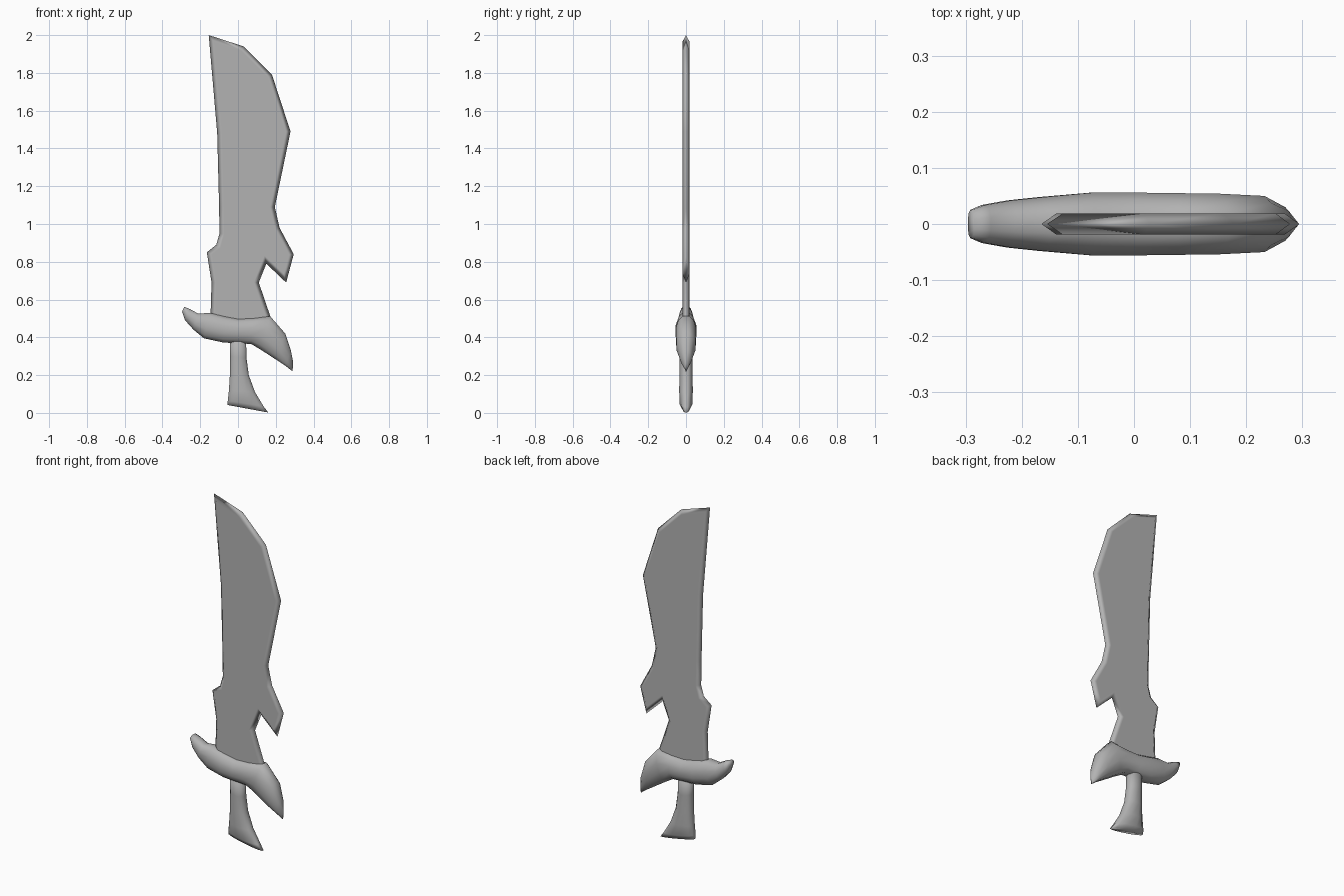
import bpy, bmesh
from mathutils import Vector

cube = bpy.data.objects.get("Cube")
if cube:
    bpy.data.objects.remove(cube, do_unlink=True)

steel = bpy.data.materials.new("grey_steel")
steel.use_nodes = True
grey = (0.45, 0.45, 0.45, 1)
steel.diffuse_color = grey
steel.node_tree.nodes["Principled BSDF"].inputs["Base Color"].default_value = grey


def finish(name, bm):
    """Turn a bmesh into a smooth-shaded object."""
    bmesh.ops.recalc_face_normals(bm, faces=bm.faces)
    for f in bm.faces:
        f.smooth = True
    mesh = bpy.data.meshes.new(name)
    bm.to_mesh(mesh)
    bm.free()
    mesh.materials.append(steel)
    obj = bpy.data.objects.new(name, mesh)
    bpy.context.collection.objects.link(obj)
    return obj


def inset(points, amount, limit):
    """Move each corner of a clockwise outline inward, with limited mitres."""
    result = []
    for i, p in enumerate(points):
        a = (p - points[i - 1]).normalized()
        b = (points[(i + 1) % len(points)] - p).normalized()
        n = Vector((a.y + b.y, -a.x - b.x)).normalized()
        cosine = max(n.dot(Vector((a.y, -a.x))), 0.1)
        result.append(p + n * min(amount / cosine, limit))
    return result


def bevelled_plate(name, outline, half, amount, limit):
    """Flat plate whose rim narrows to an edge in the middle plane."""
    outline = [Vector(p) for p in outline]
    inner = inset(outline, amount, limit)
    bm = bmesh.new()
    rim = [bm.verts.new((p.x, 0, p.y)) for p in outline]
    for side in (-half, half):
        face = [bm.verts.new((p.x, side, p.y)) for p in inner]
        bm.faces.new(face)
        for i in range(len(rim)):
            bm.faces.new((rim[i - 1], rim[i], face[i], face[i - 1]))
    obj = finish(name, bm)
    mod = obj.modifiers.new("even_shading", "WEIGHTED_NORMAL")
    mod.weight = 100
    return obj


def loft(name, stations, section):
    """Skin sections spanning point A to point B with a given half depth."""
    bm = bmesh.new()
    rings = []
    for ax, az, bx, bz, depth in stations:
        a, b = Vector((ax, 0, az)), Vector((bx, 0, bz))
        rings.append([bm.verts.new(a.lerp(b, t) + Vector((0, y * depth, 0)))
                      for t, y in section])
    for r, s in zip(rings, rings[1:]):
        for i in range(len(r)):
            bm.faces.new((r[i - 1], r[i], s[i], s[i - 1]))
    bm.faces.new(rings[0])
    bm.faces.new(rings[-1])
    return finish(name, bm)


# Blade: clockwise outline from the tip, down the cutting edge, up the spine
blade_outline = [
    (-0.155, 2.0), (0.03, 1.94), (0.18, 1.79), (0.278, 1.49), (0.195, 1.09),
    (0.22, 0.98), (0.295, 0.84), (0.255, 0.69), (0.15, 0.79), (0.11, 0.69),
    (0.175, 0.5), (0.16, 0.44), (-0.14, 0.46), (-0.145, 0.53), (-0.14, 0.69),
    (-0.165, 0.85), (-0.115, 0.89), (-0.098, 0.95), (-0.10, 1.09),
    (-0.11, 1.48)]
bevelled_plate("blade", blade_outline, 0.019, 0.025, 0.06)

# Rounded section shared by guard and grip: (position from A to B, depth)
half = [(0, 0.35), (0.12, 0.75), (0.35, 1), (0.65, 1), (0.88, 0.75), (1, 0.35)]
section = half + [(t, -y) for t, y in reversed(half)]

# Guard: upper point, lower point, half depth
loft("guard", [
    (-0.285, 0.562, -0.296, 0.535, 0.025),
    (-0.255, 0.55, -0.28, 0.49, 0.034),
    (-0.21, 0.525, -0.235, 0.44, 0.042),
    (-0.15, 0.53, -0.18, 0.395, 0.048),
    (-0.07, 0.51, -0.08, 0.373, 0.056),
    (0.0, 0.497, 0.0, 0.368, 0.056),
    (0.08, 0.5, 0.07, 0.365, 0.055),
    (0.17, 0.512, 0.12, 0.335, 0.054),
    (0.25, 0.42, 0.2, 0.283, 0.05),
    (0.28, 0.33, 0.25, 0.25, 0.03),
    (0.292, 0.27, 0.289, 0.22, 0.004)], section)

# Grip: back point, front point, half depth, flaring to a hooked pommel
loft("grip", [
    (-0.043, 0.42, 0.042, 0.42, 0.034),
    (-0.042, 0.3, 0.045, 0.29, 0.034),
    (-0.043, 0.2, 0.057, 0.2, 0.035),
    (-0.048, 0.12, 0.09, 0.11, 0.036),
    (-0.054, 0.065, 0.135, 0.035, 0.034),
    (-0.056, 0.042, 0.16, 0.002, 0.018)], section)
